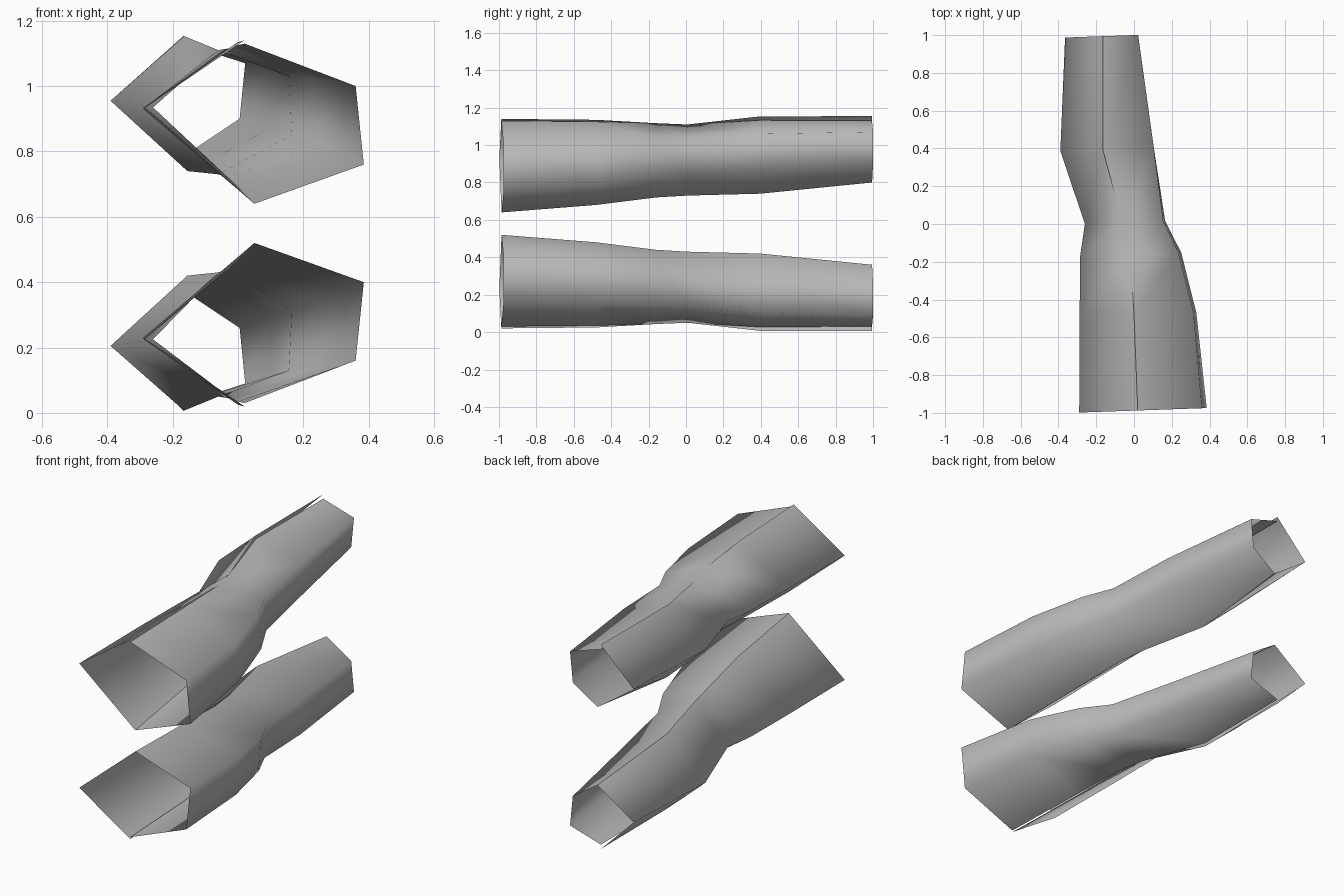
import bpy
import bmesh

cube = bpy.data.objects.get("Cube")
if cube:
    bpy.data.objects.remove(cube)

MIRROR_Z = 0.58   # the sleeves mirror each other about this height
SLANT = 0.035     # every ring leans slightly back toward +x

grey = bpy.data.materials.new("plain_grey")
grey.use_nodes = True
colour = (0.5, 0.5, 0.5, 1)
grey.diffuse_color = colour
grey.node_tree.nodes["Principled BSDF"].inputs["Base Color"].default_value = colour

# Each ring: depth, seam drop, then (x, z) for outer, top, upper inner,
# lower inner and bottom corners of the upper sleeve
RINGS = [
    (-.988, .01, [(-.29, .93), (.02, 1.14), (.36, 1), (.385, .76), (.05, .64)]),
    (-.48, .01, [(-.288, .935), (0, 1.135), (.315, 1.01), (.33, .79), (.01, .68)]),
    (-.16, 0, [(-.285, .935), (-.02, 1.117), (.235, 1.02), (.25, .83), (-.03, .72)]),
    (.01, 0, [(-.26, .935), (-.06, 1.11), (.155, 1.03), (.165, .85), (-.06, .73)]),
    (.4, .02, [(-.39, .955), (-.165, 1.153), (.105, 1.06), (.1, .87), (-.155, .74)]),
    (1, .025, [(-.365, .955), (-.165, 1.155), (.022, 1.07), (.005, .9), (-.145, .8)]),
]


def make_sleeve(name, flip):
    """Loft an open five-sided tube whose sheet starts and ends at the top seam."""
    bm = bmesh.new()
    rows = []
    for depth, drop, (outer, top, upper, lower, bottom) in RINGS:
        seam = (top[0], top[1] - drop)
        row = []
        for x, z in (top, outer, bottom, lower, upper, seam):
            height = 2 * MIRROR_Z - z if flip else z
            row.append(bm.verts.new((x, depth + SLANT * x, height)))
        rows.append(row)
    for near, far in zip(rows, rows[1:]):
        for i in range(len(near) - 1):
            corners = [near[i], near[i + 1], far[i + 1], far[i]]
            face = bm.faces.new(corners if flip else corners[::-1])
            face.smooth = True
    # Close the seam where its two sides meet
    bmesh.ops.remove_doubles(bm, verts=bm.verts, dist=0.001)
    # Crisp crease along the bottom corner
    for near, far in zip(rows, rows[1:]):
        bm.edges.get((near[2], far[2])).smooth = False
    # Turn the faces outward
    bm.normal_update()
    facing = 0
    for face in bm.faces:
        centre = face.calc_center_median()
        middle = 0.235 if flip else 0.925
        facing += face.normal.z * (centre.z - middle)
    if facing < 0:
        bmesh.ops.reverse_faces(bm, faces=bm.faces)
    mesh = bpy.data.meshes.new(name)
    bm.to_mesh(mesh)
    bm.free()
    mesh.materials.append(grey)
    sleeve = bpy.data.objects.new(name, mesh)
    bpy.context.collection.objects.link(sleeve)


make_sleeve("upper_sleeve", False)
make_sleeve("lower_sleeve", True)
